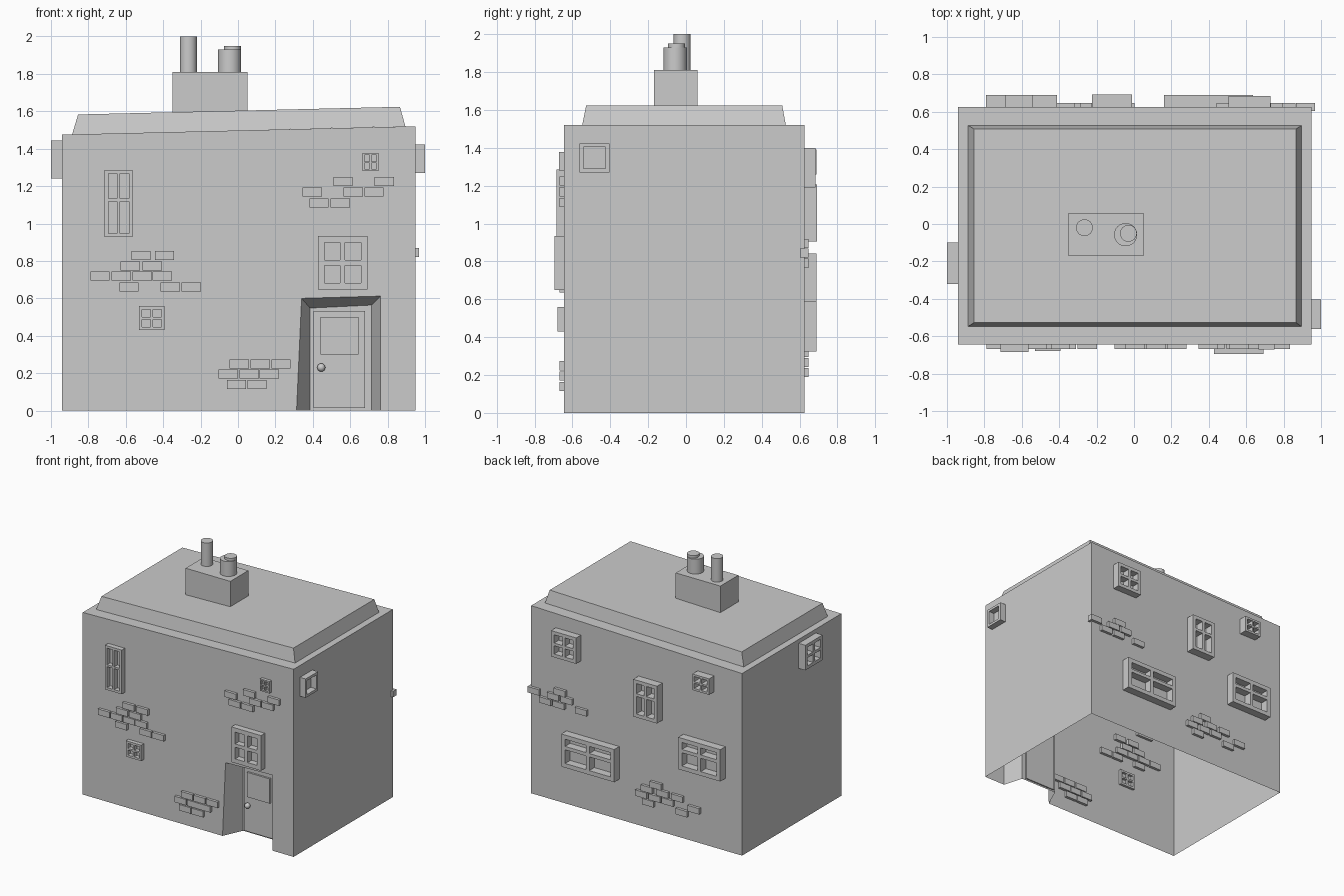
import bpy, bmesh
from mathutils import Vector

if "Cube" in bpy.data.objects:
    bpy.data.objects.remove(bpy.data.objects["Cube"])

XL, XR, YF, YB = -0.94, 0.95, -0.645, 0.625

# Maps wall coordinates (along, up, outward) to space
WALL = {
    "front": lambda u, z, d: (u, YF - d, z),
    "back": lambda u, z, d: (u, YB + d, z),
    "right": lambda u, z, d: (XR + d, u, z),
    "left": lambda u, z, d: (XL - d, u, z),
}


def finish(name, bm, recalc=True):
    if recalc:
        bmesh.ops.recalc_face_normals(bm, faces=bm.faces)
    me = bpy.data.meshes.new(name)
    bm.to_mesh(me)
    bm.free()
    ob = bpy.data.objects.new(name, me)
    bpy.context.collection.objects.link(ob)
    return ob


def add_loft(bm, a, b):
    """Closed solid between two matching rings of points."""
    va, vb = [bm.verts.new(p) for p in a], [bm.verts.new(p) for p in b]
    n = len(va)
    bm.faces.new(va)
    bm.faces.new(vb)
    for i in range(n):
        bm.faces.new((va[i], va[(i + 1) % n], vb[(i + 1) % n], vb[i]))


def loft(name, a, b):
    bm = bmesh.new()
    add_loft(bm, a, b)
    return finish(name, bm)


def rect(x0, x1, y0, y1, zl, zr):
    return [(x0, y0, zl), (x1, y0, zr), (x1, y1, zr), (x0, y1, zl)]


def pot(name, x, y, r, z0, z1):
    bpy.ops.mesh.primitive_cylinder_add(vertices=24, radius=r, depth=z1 - z0,
                                        location=(x, y, (z0 + z1) / 2))
    bpy.context.object.name = name
    bpy.ops.object.shade_smooth_by_angle()


def window(name, wall, u0, u1, z0, z1, proud, cols=2, rows=2, split=0.5):
    """Frame grid with open panes, set through the wall."""
    w, h = u1 - u0, z1 - z0
    b = 0.13 * min(w, h)

    def breaks(lo, hi, n, s):
        if n == 1:
            return [lo, lo + b, hi - b, hi]
        m = lo + (hi - lo) * s
        return [lo, lo + b, m - b * 0.4, m + b * 0.4, hi - b, hi]

    us, zs = breaks(u0, u1, cols, 0.5), breaks(z0, z1, rows, split)
    bm = bmesh.new()
    f = WALL[wall]
    v = [[bm.verts.new(f(u, z, -0.02)) for z in zs] for u in us]
    for i in range(len(us) - 1):
        for j in range(len(zs) - 1):
            if not (i % 2 and j % 2):
                bm.faces.new((v[i][j], v[i + 1][j], v[i + 1][j + 1], v[i][j + 1]))
    out = Vector(f(0, 0, proud + 0.02)) - Vector(f(0, 0, 0))
    ext = bmesh.ops.extrude_face_region(bm, geom=bm.faces[:], use_keep_orig=True)
    bmesh.ops.translate(bm, vec=out, verts=[g for g in ext["geom"]
                                            if isinstance(g, bmesh.types.BMVert)])
    finish(name, bm)


def bricks(name, wall, rows):
    """Patch of bricks: {height: [left edges]}."""
    bm = bmesh.new()
    f = WALL[wall]
    for z, starts in rows.items():
        for u in starts:
            c = [(u, z - .024), (u + .103, z - .024), (u + .103, z + .024), (u, z + .024)]
            add_loft(bm, [f(*p, -0.022) for p in c], [f(*p, 0.022) for p in c])
    finish(name, bm)


# House shell: open underneath, slanted top, recessed doorway
bm = bmesh.new()
YD = YF + 0.16
V = lambda pts, y: [bm.verts.new((x, y, z)) for x, z in pts]
lo_l, door_l, door_r, lo_r = (
    V([(XL, 0)], YF), V([(.313, 0), (.34, .60)], YF), V([(.762, .612), (.762, 0)], YF),
    V([(XR, 0), (XR, 1.52), (XL, 1.475)], YF))
hole = door_l + door_r
inner = V([(.385, 0), (.385, .548), (.715, .564), (.715, 0)], YD)
back = V([(XL, 0), (XR, 0), (XR, 1.52), (XL, 1.475)], YB)
bm.faces.new(lo_l + hole + lo_r)
bm.faces.new(inner)
for i in range(3):
    bm.faces.new((hole[i + 1], hole[i], inner[i], inner[i + 1]))
front = lo_l + lo_r
bm.faces.new(back[::-1])
for i in (1, 2, 3):
    j = (i + 1) % 4
    bm.faces.new((front[i], back[i], back[j], front[j]))
finish("house_walls", bm, recalc=False)

# Roof cap and chimney
loft("roof_cap", rect(-.887, .895, -.548, .527, 1.476, 1.519),
     rect(-.855, .866, -.527, .508, 1.583, 1.624))
loft("chimney_stack", rect(-.35, .05, -.17, .06, 1.56, 1.56), rect(-.35, .05, -.17, .06, 1.81, 1.81))
pot("chimney_pot_tall", -.265, -.02, .045, 1.80, 2.0)
pot("chimney_pot_wide", -.045, -.057, .062, 1.80, 1.93)
pot("chimney_pot_rim", -.03, -.05, .045, 1.92, 1.95)

# Door, raised panel and knob
door = [(.405, .013), (.68, .013), (.68, .532), (.405, .532)]
panel = [(.44, .30), (.645, .30), (.645, .50), (.44, .50)]
for name, pts, y0, y1 in (("door", door, YD + .01, YD - .015),
                          ("door_panel", panel, YD, YD - .03)):
    loft(name, [(x, y0, z) for x, z in pts], [(x, y1, z) for x, z in pts])
bpy.ops.mesh.primitive_uv_sphere_add(segments=16, ring_count=8, radius=.022,
                                     location=(.445, YD - .03, .23))
bpy.context.object.name = "door_knob"
bpy.ops.object.shade_smooth_by_angle()

# Windows
window("front_tall_window", "front", -.713, -.563, .928, 1.286, .04, split=.55)
window("front_over_door_window", "front", .427, .692, .648, .933, .05)
window("front_small_window", "front", -.53, -.393, .43, .558, .033)
window("front_tiny_window", "front", .666, .751, 1.28, 1.377, .025)
window("right_window", "right", -.562, -.405, 1.27, 1.423, .05, 1, 1)
window("left_window", "left", -.32, -.10, 1.24, 1.443, .06)
window("back_upper_window", "back", .505, .73, 1.19, 1.40, .06)
window("back_tall_window", "back", -.225, -.012, .905, 1.207, .068, split=.6)
window("back_small_window", "back", -.69, -.54, 1.26, 1.39, .065)
window("back_wide_window", "back", .16, .635, .325, .59, .065, split=.6)
window("back_lower_window", "back", -.79, -.413, .585, .843, .065, split=.6)

# Brick patches
bricks("front_bricks_left", "front", {
    .83: [-.57, -.445], .773: [-.628, -.51],
    .719: [-.789, -.676, -.564, -.457], .66: [-.634, -.414, -.302]})
bricks("front_bricks_upper", "front", {
    1.224: [.51, .73], 1.168: [.345, .564, .676], 1.11: [.382, .495]})
bricks("front_bricks_lower", "front", {
    .249: [-.045, .067, .179], .195: [-.104, .008, .115], .139: [-.06, .05]})
bricks("back_bricks_corner", "back", {
    .895: [.63], .845: [.865, .69, .57], .79: [.76, .64, .44]})
bricks("back_bricks_lower", "back", {
    .37: [-.23], .32: [-.15, -.29, -.42], .266: [-.10, -.22, -.335, -.57],
    .213: [-.16, -.46]})
